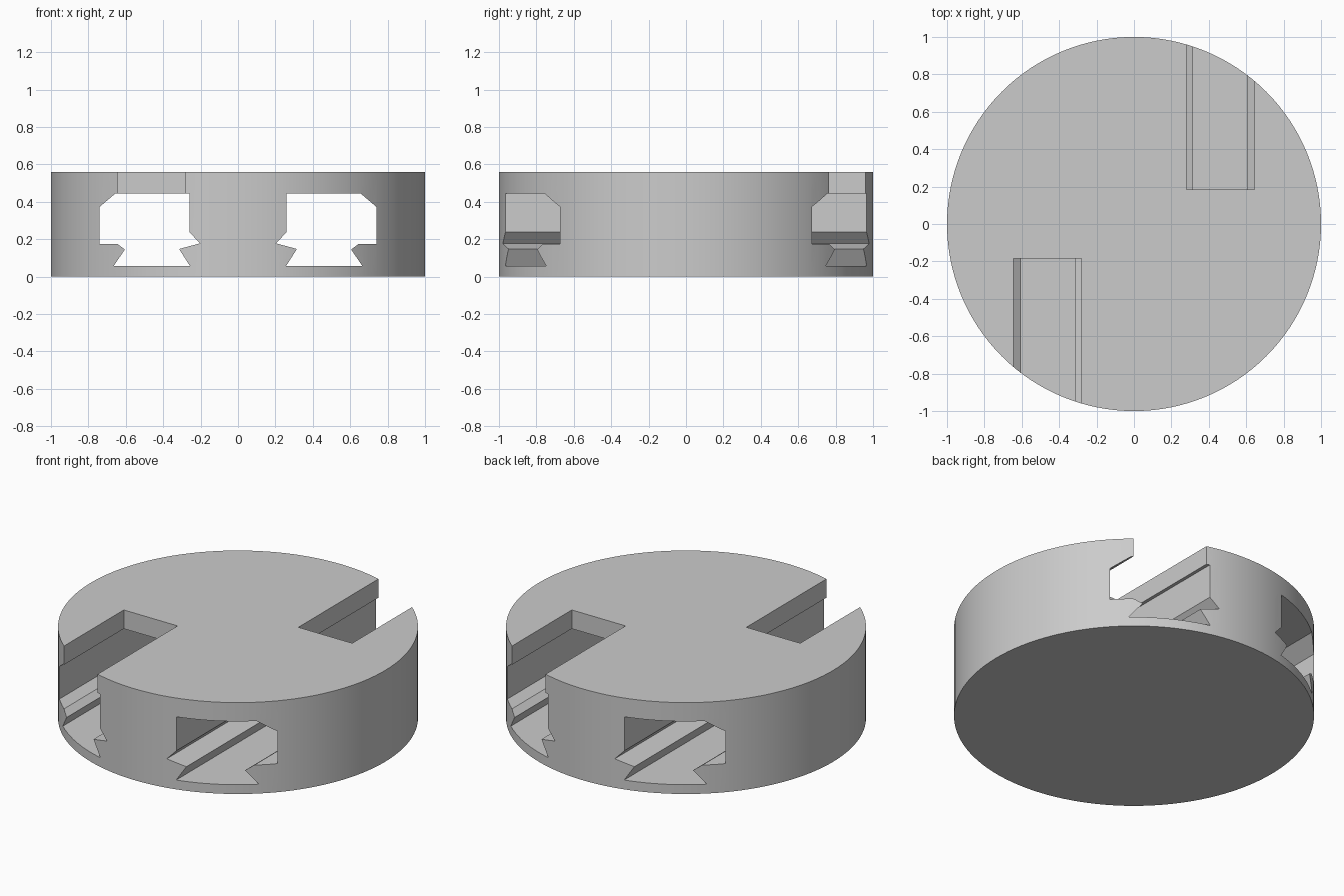
import bpy
import bmesh
import math

HEIGHT = 0.56

cube = bpy.data.objects.get("Cube")
if cube:
    bpy.data.objects.remove(cube, do_unlink=True)

grey = bpy.data.materials.new("plain grey")
grey.use_nodes = True
colour = (0.6, 0.6, 0.6, 1)
grey.diffuse_color = colour
grey.node_tree.nodes["Principled BSDF"].inputs["Base Color"].default_value = colour


def prism(name, outline, y0, y1):
    """Extrude an x-z outline along y."""
    bm = bmesh.new()
    face = bm.faces.new([bm.verts.new((x, y0, z)) for x, z in outline])
    ext = bmesh.ops.extrude_face_region(bm, geom=[face])
    verts = [v for v in ext["geom"] if isinstance(v, bmesh.types.BMVert)]
    bmesh.ops.translate(bm, verts=verts, vec=(0, y1 - y0, 0))
    bmesh.ops.recalc_face_normals(bm, faces=bm.faces)
    mesh = bpy.data.meshes.new(name)
    bm.to_mesh(mesh)
    bm.free()
    obj = bpy.data.objects.new(name, mesh)
    bpy.context.collection.objects.link(obj)
    obj.hide_render = True
    return obj


def cut(target, cutter):
    """Subtract the cutter from the target, then discard it."""
    bpy.context.view_layer.objects.active = target
    mod = target.modifiers.new("cut", 'BOOLEAN')
    mod.operation = 'DIFFERENCE'
    mod.solver = 'EXACT'
    mod.object = cutter
    bpy.ops.object.modifier_apply(modifier=mod.name)
    bpy.data.objects.remove(cutter, do_unlink=True)


# Round body
bpy.ops.mesh.primitive_cylinder_add(
    vertices=128, radius=1, depth=HEIGHT, location=(0, 0, HEIGHT / 2))
body = bpy.context.object
body.name = "slotted_disc"
body.data.materials.append(grey)

# Notched channel section, and the narrower slot that opens it to the top
channel = [(0.26, 0.445), (0.655, 0.445), (0.74, 0.373), (0.74, 0.175),
           (0.645, 0.175), (0.605, 0.145), (0.665, 0.057), (0.257, 0.057),
           (0.315, 0.148), (0.203, 0.178), (0.26, 0.238)]
slot = [(0.28, 0.42), (0.645, 0.42), (0.645, 0.7), (0.28, 0.7)]

# Channels run right through; each slot is open at one end only
for side in (1, -1):
    cut(body, prism("channel_cutter", [(side * x, z) for x, z in channel], -1.2, 1.2))
    cut(body, prism("slot_cutter", [(side * x, z) for x, z in slot],
                    side * 0.185, side * 1.2))

# Smooth rim with crisp cut edges
bpy.ops.object.select_all(action='DESELECT')
body.select_set(True)
bpy.context.view_layer.objects.active = body
bpy.ops.object.shade_smooth_by_angle(angle=math.radians(20))
